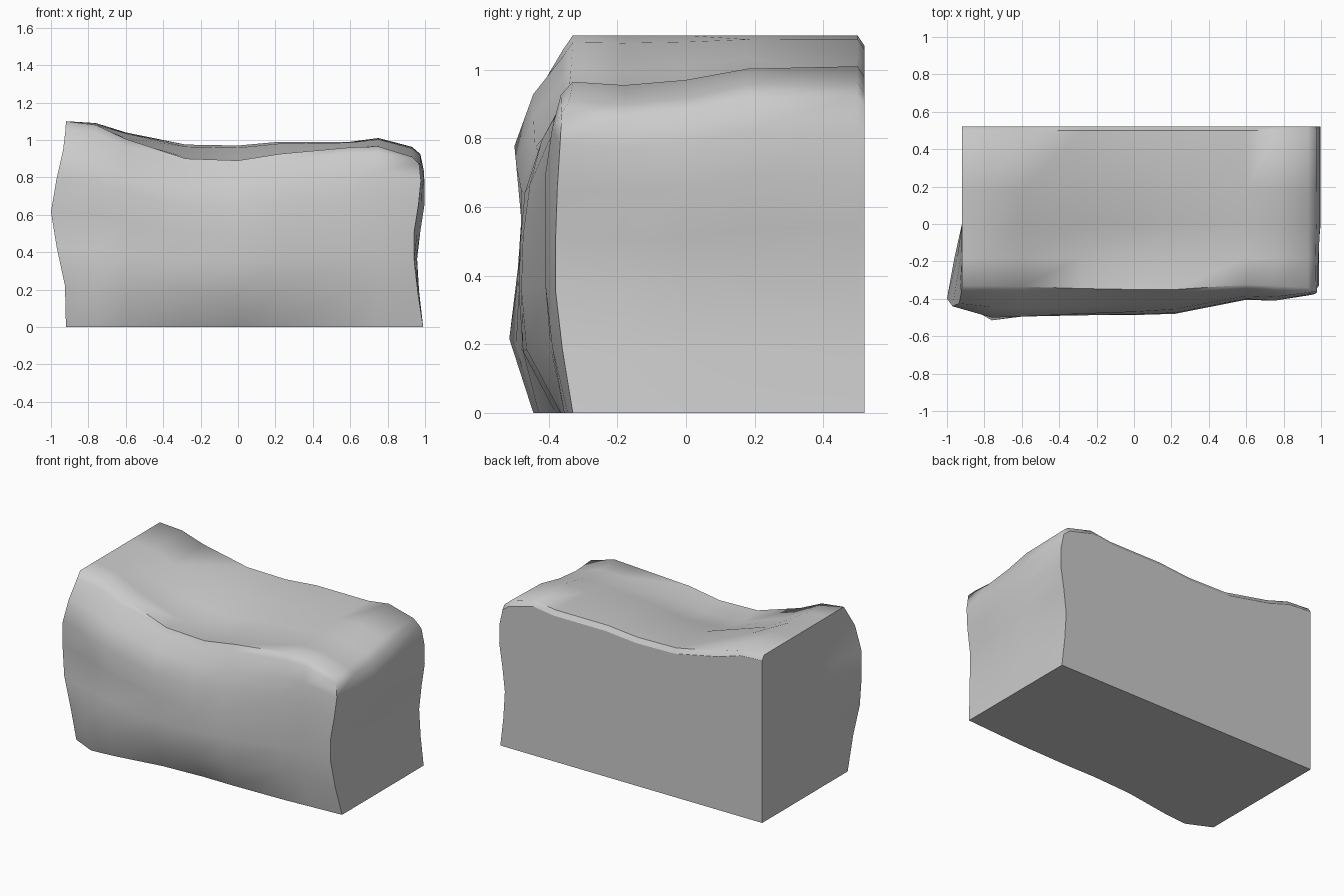
import bpy, bmesh, math

if "Cube" in bpy.data.objects:
    bpy.data.objects.remove(bpy.data.objects["Cube"])

# Stations along x: front-edge height and back-edge height of the sagging top
XS = [-.92, -.76, -.60, -.28, 0, .22, .60, .75, .93]
FRONT_H = [1.10, 1.08, 1.005, .90, .89, .925, .96, .965, .91]
BACK_H = [1.10, 1.09, 1.04, .975, .97, .99, .99, 1.01, .963]
# Bulging front: y at each height fraction, for each station
FRAC = [0, .2, .39, .56, .72, .86, .96, 1]
FRONT_Y = [
    [-.37, -.445, -.43, -.38, -.365, -.365, -.355, -.345, -.33],
    [-.42, -.515, -.495, -.475, -.475, -.465, -.395, -.39, -.36],
    [-.425, -.49, -.49, -.488, -.487, -.48, -.405, -.41, -.38],
    [-.40, -.47, -.48, -.482, -.483, -.475, -.405, -.41, -.38],
    [-.44, -.50, -.495, -.48, -.47, -.455, -.40, -.41, -.375],
    [-.425, -.445, -.445, -.44, -.43, -.42, -.385, -.39, -.367],
    [-.36, -.36, -.36, -.365, -.37, -.37, -.35, -.365, -.362],
    [-.33, -.33, -.335, -.345, -.35, -.35, -.325, -.33, -.34],
]
# Side profiles, x at each height fraction
LEFT_X = [-.92, -.925, -.97, -1.0, -.97, -.935, -.922, -.92]
LEFT_BACK_X = [-.92] * 8
RIGHT_X = [.99, .962, .942, .942, .965, .978, .968, .93]
RIGHT_BACK_X = [.99, .968, .957, .975, .998, .995, .975, .93]
# Top surface: y and blend from front height to back height
TOP = [(-.18, -.22), (0, .12), (.18, .85), (.50, 1)]

bm = bmesh.new()
cache = {}


def vert(p):
    key = tuple(round(c, 4) for c in p)
    if key not in cache:
        cache[key] = bm.verts.new(key)
    return cache[key]


def face(points, smooth=True):
    vs = list(dict.fromkeys(vert(p) for p in points))
    if len(vs) > 2:
        bm.faces.new(vs).smooth = smooth


def skin(cols):
    for a, b in zip(cols, cols[1:]):
        for j in range(len(a) - 1):
            face([a[j], b[j], b[j + 1], a[j + 1]])


def sheet_column(i):
    f, b = FRONT_H[i], BACK_H[i]
    col = []
    for j, q in enumerate(FRAC):
        x = LEFT_X[j] if i == 0 else RIGHT_X[j] if i == len(XS) - 1 else XS[i]
        col.append((x, FRONT_Y[j][i], f * q))
    col += [(XS[i], y, f + (b - f) * t) for y, t in TOP]
    col.append((XS[i], .52, b - .03))
    return col


def side_columns(col, front, back):
    cols = [col[:8]]
    for k in range(1, 6):
        t = min(1, k / 2)
        _, y, z = col[7 + k]
        cols.append([(a + (b - a) * t, y, z * q)
                     for a, b, q in zip(front, back, FRAC)])
    return cols


# Front and top as one wrapped sheet, then the two sides
sheet = [sheet_column(i) for i in range(len(XS))]
left = side_columns(sheet[0], LEFT_X, LEFT_BACK_X)
right = side_columns(sheet[-1], RIGHT_X, RIGHT_BACK_X)
for cols in (sheet, left, right):
    skin(cols)

# Flat back and base
face(left[-1] + [c[-1] for c in sheet] + right[-1][::-1], False)
face([c[0] for c in sheet] + [c[0] for c in right] + [c[0] for c in left[::-1]], False)
bmesh.ops.recalc_face_normals(bm, faces=bm.faces)

# Keep hard corners crisp
for e in bm.edges:
    flat = any(not f.smooth for f in e.link_faces)
    if flat or e.calc_face_angle(0) > math.radians(57):
        e.smooth = False

mesh = bpy.data.meshes.new("stone_block")
bm.to_mesh(mesh)
bm.free()
obj = bpy.data.objects.new("stone_block", mesh)
bpy.context.collection.objects.link(obj)
